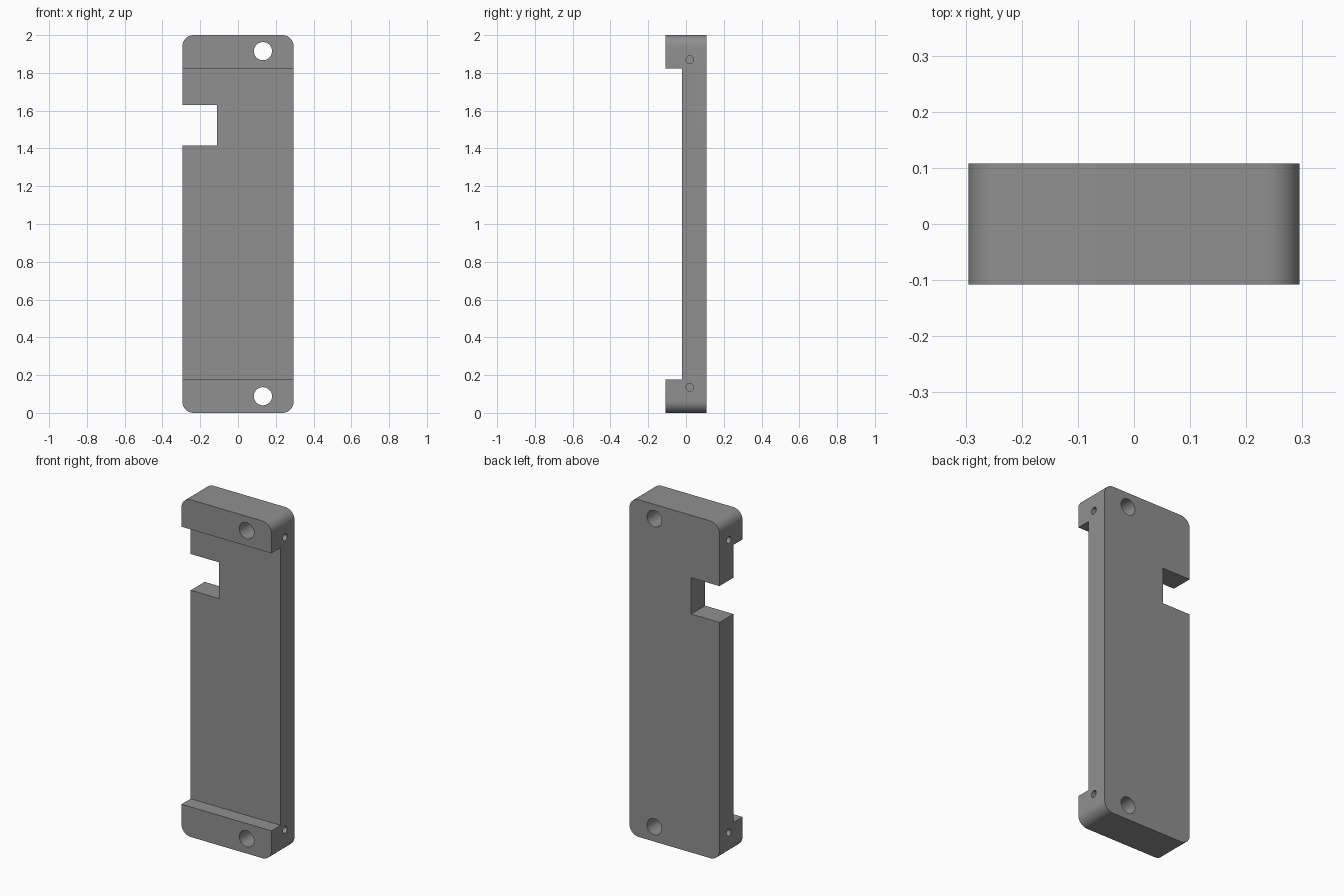
import bpy, bmesh, math
from mathutils import Matrix, Vector

if "Cube" in bpy.data.objects:
    bpy.data.objects.remove(bpy.data.objects["Cube"])

W, D, H = 0.295, 0.108, 2.0      # half width, half depth, height
STEP_Y, STEP_Z = -0.022, 0.178   # recessed face and height of the end blocks

grey = bpy.data.materials.new("plain grey")
grey.diffuse_color = (0.28, 0.28, 0.28, 1)
grey.use_nodes = True
grey.node_tree.nodes["Principled BSDF"].inputs["Base Color"].default_value = grey.diffuse_color


def make_object(name, bm):
    bmesh.ops.recalc_face_normals(bm, faces=bm.faces)
    mesh = bpy.data.meshes.new(name)
    bm.to_mesh(mesh)
    bm.free()
    mesh.materials.append(grey)
    obj = bpy.data.objects.new(name, mesh)
    bpy.context.collection.objects.link(obj)
    return obj


def cylinder(name, centre, radius, length, axis):
    bm = bmesh.new()
    turn = Matrix.Rotation(math.pi / 2, 4, 'X' if axis == 'Y' else 'Y')
    bmesh.ops.create_cone(bm, cap_ends=True, segments=48, radius1=radius, radius2=radius,
                          depth=length, matrix=Matrix.Translation(centre) @ turn)
    return make_object(name, bm)


def box(name, centre, size):
    bm = bmesh.new()
    bmesh.ops.create_cube(bm, size=1, matrix=Matrix.Translation(centre) @ Matrix.Diagonal((*size, 1)))
    return make_object(name, bm)


# Mounting plate: C-shaped side profile extruded across the width
profile = [(D, 0), (D, H), (-D, H), (-D, H - STEP_Z + 0.002), (STEP_Y, H - STEP_Z + 0.002),
           (STEP_Y, STEP_Z), (-D, STEP_Z), (-D, 0)]
bm = bmesh.new()
face = bm.faces.new([bm.verts.new((-W, y, z)) for y, z in profile])
ext = bmesh.ops.extrude_face_region(bm, geom=[face])
bmesh.ops.translate(bm, vec=Vector((2 * W, 0, 0)),
                    verts=[v for v in ext["geom"] if isinstance(v, bmesh.types.BMVert)])
# Round the four outer corners
corners = [e for e in bm.edges
           if abs(e.verts[0].co.y - e.verts[1].co.y) > 0.2
           and all(min(v.co.z, H - v.co.z) < 0.001 for v in e.verts)]
bmesh.ops.bevel(bm, geom=corners, offset=0.06, segments=12, profile=0.5, affect='EDGES')
plate = make_object("mounting_plate", bm)

# Side notch, through holes and small blind side holes
cutters = [box("notch_cutter", (-0.31, 0, 1.522), (0.4, 0.5, 0.215))]
for z in (0.088, 1.915):
    cutters.append(cylinder("mounting_hole_cutter", (0.132, 0, z), 0.048, 0.5, 'Y'))
for z in (0.135, 1.87):
    for side in (-1, 1):
        cutters.append(cylinder("side_hole_cutter", (side * W, 0.02, z), 0.02, 0.16, 'X'))

bpy.context.view_layer.objects.active = plate
for cutter in cutters:
    mod = plate.modifiers.new("cut", 'BOOLEAN')
    mod.operation, mod.solver, mod.object = 'DIFFERENCE', 'EXACT', cutter
    bpy.ops.object.modifier_apply(modifier=mod.name)
    bpy.data.objects.remove(cutter)

plate.select_set(True)
bpy.ops.object.shade_smooth_by_angle(angle=math.radians(30))
